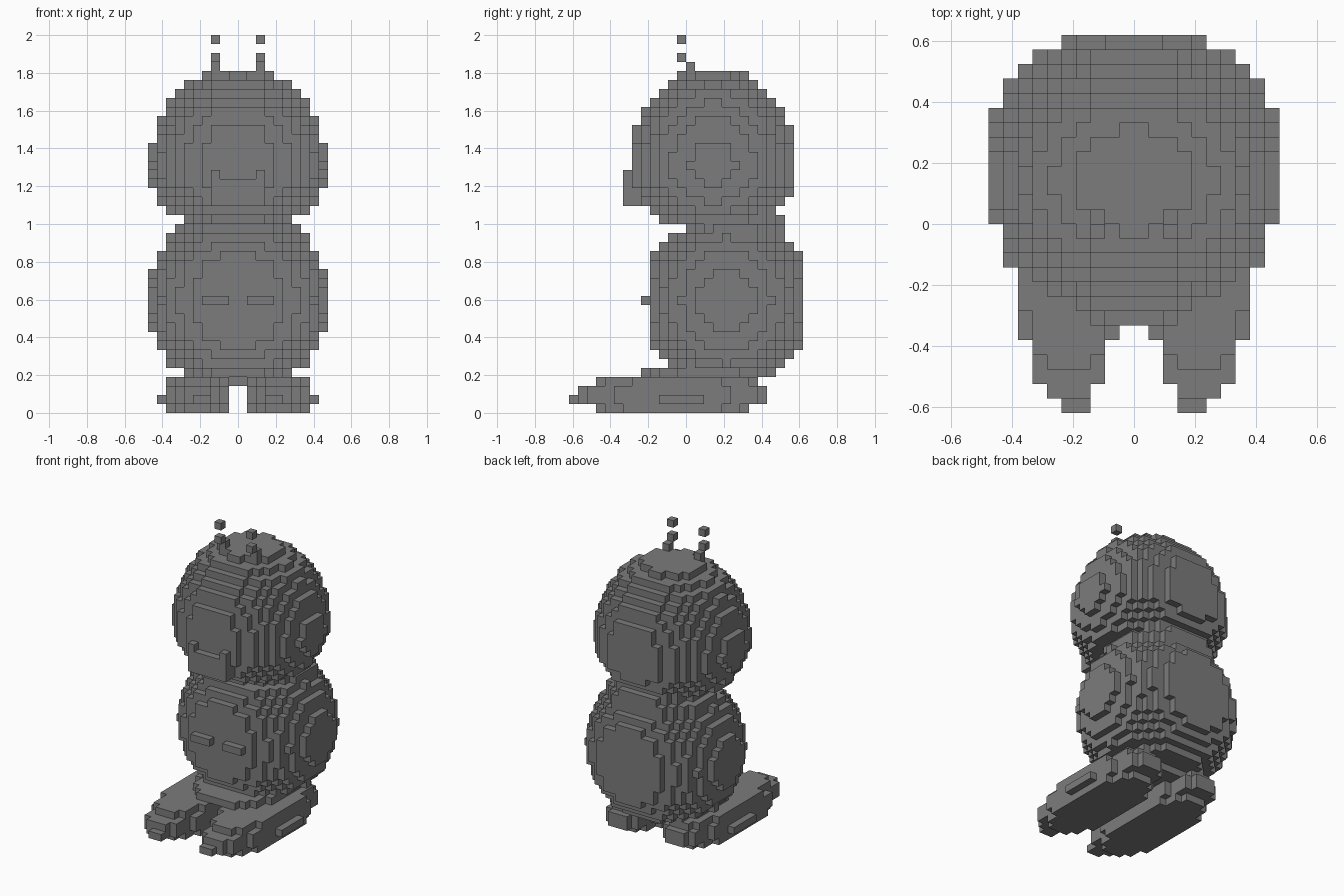
import bpy
import bmesh
from mathutils import Vector

cube = bpy.data.objects.get("Cube")
if cube:
    bpy.data.objects.remove(cube, do_unlink=True)

UNIT = 1 / 21          # edge of one block
GRID = range(-14, 14)  # horizontal extent in blocks

# Single stone grey colour
grey = bpy.data.materials.new("stone_grey")
grey.use_nodes = True
colour = (0.2, 0.2, 0.2, 1)
grey.diffuse_color = colour
grey.node_tree.nodes["Principled BSDF"].inputs["Base Color"].default_value = colour


def ellipsoid(centre, radii, rows, depth):
    """Blocks whose centres lie in an ellipsoid, cut flat at front and back."""
    cells = set()
    for x in GRID:
        for y in range(*depth):
            for z in rows:
                point = Vector((x + 0.5, y + 0.5, z + 0.5)) - Vector(centre)
                if sum((p / r) ** 2 for p, r in zip(point, radii)) <= 1:
                    cells.add((x, y, z))
    return cells


def slab(row, x_range, y_range, power=2.2):
    """One layer of blocks with a rounded oblong outline."""
    (x0, x1), (y0, y1) = x_range, y_range
    cells = set()
    for x in range(x0, x1):
        for y in range(y0, y1):
            u = abs(2 * x + 1 - x0 - x1) / (x1 - x0)
            w = abs(2 * y + 1 - y0 - y1) / (y1 - y0)
            if u ** power + w ** power <= 1.05:
                cells.add((x, y, row))
    return cells


def box(xs, ys, zs):
    return {(x, y, z) for x in range(*xs) for y in range(*ys) for z in range(*zs)}


def mirrored(cells):
    return {(-1 - x, y, z) for x, y, z in cells}


parts = {}

# Rounded head, a little flatter below its middle
head_centre, head_depth = (0, 3, 27.5), (-6, 12)
parts["head"] = ellipsoid(head_centre, (9.85, 9.5, 10.9), range(27, 38), head_depth)
parts["head"] |= ellipsoid(head_centre, (9.85, 9.5, 8), range(22, 27), head_depth)

# Round body and narrow neck
parts["body"] = ellipsoid((0, 4.5, 12.5), (10.1, 9.4, 10.5), range(5, 20), (-4, 13))
parts["neck"] = slab(20, (-7, 7), (0, 11)) | slab(21, (-6, 6), (-3, 11), 2)

# Muzzle with a raised corner at each side
muzzle = box((0, 3), (-7, -4), (23, 26)) | box((2, 3), (-7, -4), (26, 27))
parts["muzzle"] = muzzle | mirrored(muzzle)

# Small bumps on the belly
bump = box((1, 4), (-5, -4), (12, 13))
parts["belly_bumps"] = bump | mirrored(bump)

# Long feet with a ridge along the outer side and a blunt toe
foot = slab(0, (1, 8), (-10, 7)) | slab(1, (1, 8), (-12, 9))
foot |= slab(2, (1, 8), (-12, 9)) | slab(3, (1, 8), (-10, 8))
foot |= box((8, 9), (-3, 2), (1, 2)) | box((3, 5), (-13, -12), (1, 2))
parts["left_foot"] = foot
parts["right_foot"] = mirrored(foot)

# Short legs joining the feet to the body
leg = slab(4, (-6, 6), (-5, 10)) | box((0, 2), (-3, 7), (3, 4))
parts["legs"] = leg | mirrored(leg)

# Feelers, each with a floating tip
feeler = {(2, 0, 38), (2, -1, 39), (2, -1, 41)}
parts["left_feeler"] = feeler
parts["right_feeler"] = mirrored(feeler)

solid = set().union(*parts.values())
used = set()


def build(name, cells):
    """Make a mesh of the block faces that are open to the air."""
    bm = bmesh.new()
    corners = {}

    def corner(key):
        if key not in corners:
            corners[key] = bm.verts.new(Vector(key) * UNIT)
        return corners[key]

    for cell in sorted(cells):
        for axis in range(3):
            for side in (0, 1):
                near = list(cell)
                near[axis] += 2 * side - 1
                if tuple(near) in solid:
                    continue
                loop = []
                for a, b in ((0, 0), (1, 0), (1, 1), (0, 1)):
                    key = list(cell)
                    key[axis] += side
                    key[(axis + 1) % 3] += a
                    key[(axis + 2) % 3] += b
                    loop.append(corner(tuple(key)))
                bm.faces.new(loop if side else loop[::-1])
    mesh = bpy.data.meshes.new(name)
    bm.to_mesh(mesh)
    bm.free()
    mesh.materials.append(grey)
    bpy.context.collection.objects.link(bpy.data.objects.new(name, mesh))


for name, cells in parts.items():
    build(name, cells - used)
    used |= cells
